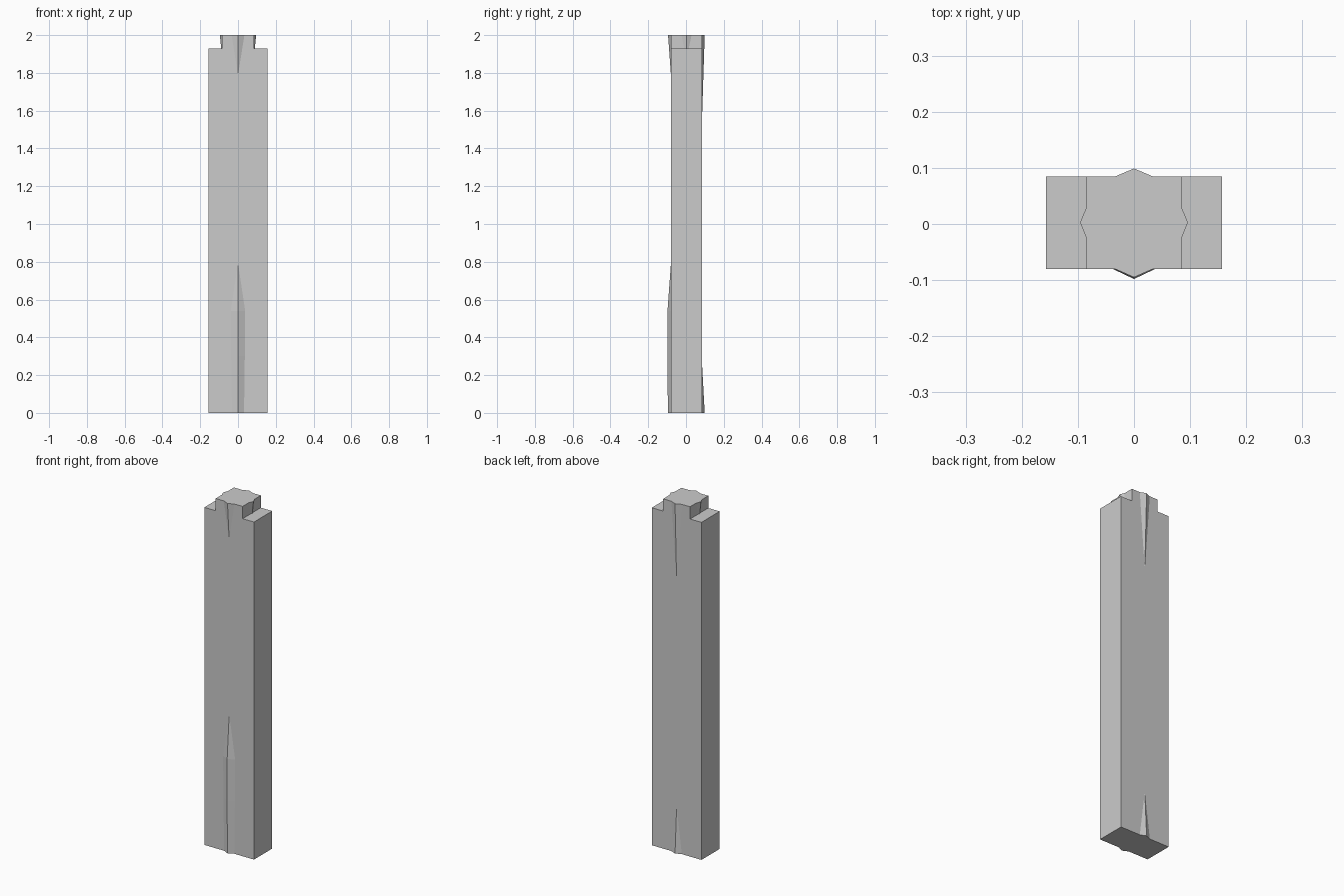
import bpy
import bmesh
from math import radians
from mathutils import Matrix, Vector

cube = bpy.data.objects.get("Cube")
if cube:
    bpy.data.objects.remove(cube, do_unlink=True)

stone = bpy.data.materials.new("plain grey")
stone.use_nodes = True
GREY = (0.6, 0.6, 0.6, 1)
stone.diffuse_color = GREY
stone.node_tree.nodes["Principled BSDF"].inputs["Base Color"].default_value = GREY

FRONT, BACK, SIDE = -0.08, 0.085, 0.085
MID = (FRONT + BACK) / 2


def finish(bm, name):
    bmesh.ops.recalc_face_normals(bm, faces=bm.faces)
    mesh = bpy.data.meshes.new(name)
    bm.to_mesh(mesh)
    bm.free()
    mesh.materials.append(stone)
    obj = bpy.data.objects.new(name, mesh)
    bpy.context.collection.objects.link(obj)
    return obj


# Pillar outline with a stepped top, extruded front to back
def pillar(name):
    bm = bmesh.new()
    right = [(0.157, 0), (0.157, 1.93), (SIDE, 1.93), (SIDE, 2)]
    outline = right + [(-x, z) for x, z in reversed(right)]
    face = bm.faces.new([bm.verts.new((x, FRONT, z)) for x, z in outline])
    grown = bmesh.ops.extrude_face_region(bm, geom=[face])["geom"]
    verts = [v for v in grown if isinstance(v, bmesh.types.BMVert)]
    bmesh.ops.translate(bm, verts=verts, vec=(0, BACK - FRONT, 0))
    return finish(bm, name)


# Tapered triangular rib; sections are (height, half width, rise)
def rib(name, origin, angle, sections):
    bm = bmesh.new()
    rings = [[bm.verts.new((-w, 0, z)), bm.verts.new((0, -d, z)),
              bm.verts.new((w, 0, z))] for z, w, d in sections]
    for a, b in zip(rings, rings[1:]):
        for i in range(3):
            j = (i + 1) % 3
            bm.faces.new((a[i], a[j], b[j], b[i]))
    bm.faces.new(rings[0])
    bm.faces.new(rings[-1])
    place = Matrix.Translation(Vector(origin)) @ Matrix.Rotation(radians(angle), 4, "Z")
    bm.transform(place)
    return finish(bm, name)


pillar("pillar")

# Ribs on the front and back
front, back = (0, FRONT, 0), (0, BACK, 0)
rib("front_lower_rib", front, 0,
    [(0, 0.032, 0.016), (0.3, 0.036, 0.018), (0.54, 0.038, 0.018), (0.78, 0.002, 0.0005)])
rib("front_upper_rib", front, 0, [(1.8, 0.002, 0.0005), (2, 0.034, 0.015)])
rib("back_lower_rib", back, 180, [(0, 0.033, 0.014), (0.25, 0.002, 0.0005)])
rib("back_upper_rib", back, 180, [(1.58, 0.002, 0.0005), (2, 0.033, 0.014)])

# Short ribs on both sides of the top block
for name, sign in (("left", 1), ("right", -1)):
    rib(name + "_top_rib", (sign * SIDE, MID, 0), sign * 90,
        [(1.93, 0.012, 0.004), (2, 0.027, 0.011)])
